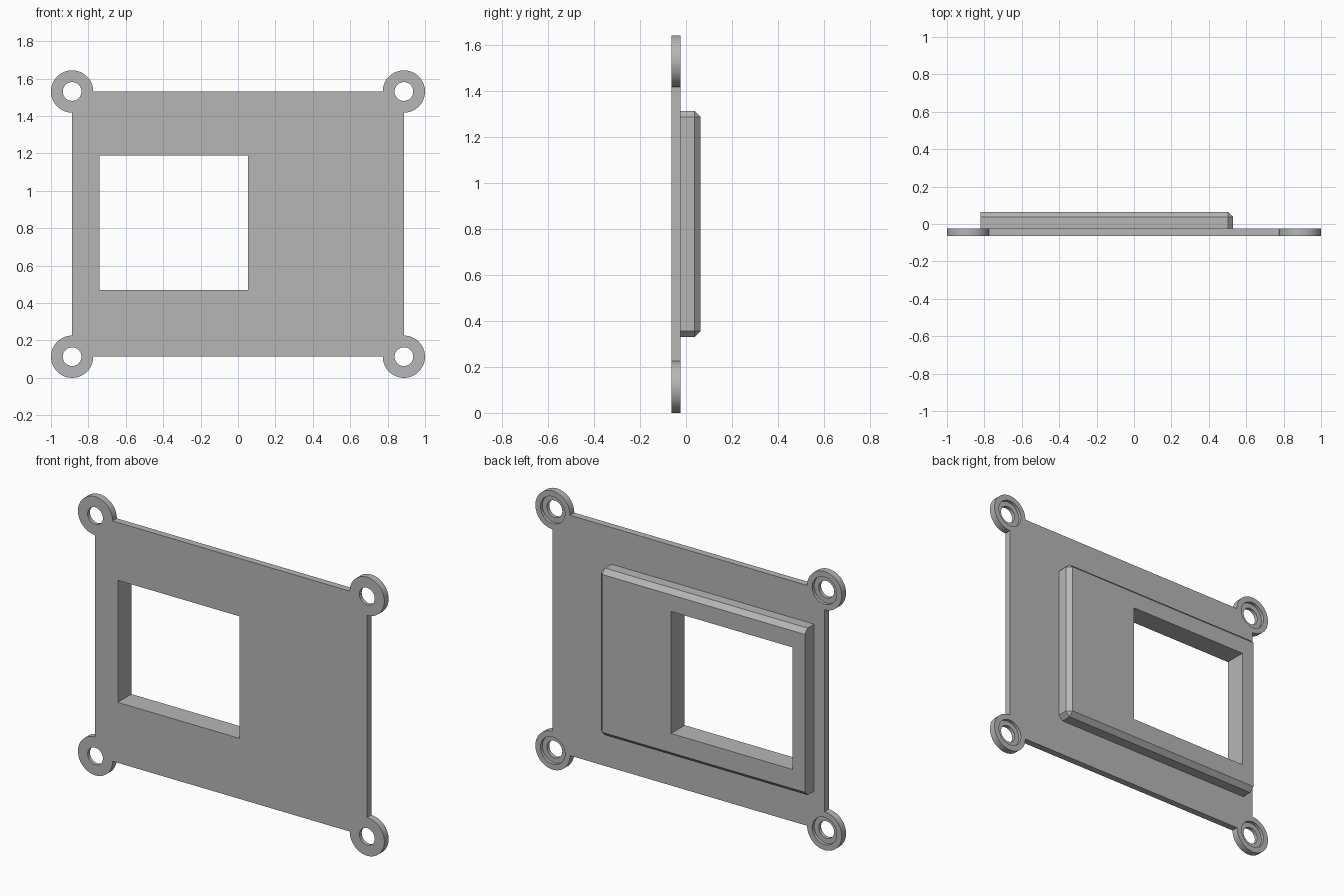
import bpy, bmesh
from math import sin, cos, radians, pi

if "Cube" in bpy.data.objects:
    bpy.data.objects.remove(bpy.data.objects["Cube"], do_unlink=True)

grey = bpy.data.materials.new("mid_grey")
grey.use_nodes = True
colour = (0.47, 0.47, 0.47, 1)
grey.diffuse_color = colour
grey.node_tree.nodes["Principled BSDF"].inputs["Base Color"].default_value = colour

FRONT, BACK, TOP = -0.064, -0.024, 0.064   # plate front, plate back, raised pad back
HX, HZ, MID_Z = 0.887, 0.709, 0.822        # plate half sizes and centre height
EAR_R, HOLE_R, RECESS_R = 0.113, 0.05, 0.08
CORNERS = [(1, 1, 45), (-1, 1, 135), (-1, -1, 225), (1, -1, 315)]


def prism(name, outline, y0, y1, bevel_rule=None, bevel=0):
    """Extrude an (x, z) outline along y, optionally chamfering chosen edges."""
    bm = bmesh.new()
    face = bm.faces.new([bm.verts.new((x, y0, z)) for x, z in outline])
    grown = bmesh.ops.extrude_face_region(bm, geom=[face])["geom"]
    moved = [v for v in grown if isinstance(v, bmesh.types.BMVert)]
    bmesh.ops.translate(bm, vec=(0, y1 - y0, 0), verts=moved)
    if bevel_rule:
        edges = [e for e in bm.edges if bevel_rule(e)]
        bmesh.ops.bevel(bm, geom=edges, offset=bevel, segments=1, affect='EDGES')
    bmesh.ops.recalc_face_normals(bm, faces=bm.faces)
    mesh = bpy.data.meshes.new(name)
    bm.to_mesh(mesh)
    bm.free()
    mesh.materials.append(grey)
    obj = bpy.data.objects.new(name, mesh)
    bpy.context.collection.objects.link(obj)
    return obj


def arc(cx, cz, r, start, sweep, n):
    angles = [radians(start + sweep * i / n) for i in range(n + 1)]
    return [(cx + r * cos(a), cz + r * sin(a)) for a in angles]


def circle(cx, cz, r):
    return arc(cx, cz, r, 0, 360, 64)[:-1]


def rect(x0, x1, z0, z1):
    return [(x0, z0), (x1, z0), (x1, z1), (x0, z1)]


def combine(target, tool, operation):
    """Apply a boolean and remove the tool object."""
    tool.hide_render = True
    mod = target.modifiers.new(tool.name, 'BOOLEAN')
    mod.operation, mod.solver, mod.object = operation, 'EXACT', tool
    bpy.context.view_layer.objects.active = target
    bpy.ops.object.modifier_apply(modifier=mod.name)
    bpy.data.objects.remove(tool, do_unlink=True)


# Base plate with a round ear at each corner
outline = []
for sx, sz, a in CORNERS:
    outline += arc(sx * HX, MID_Z + sz * HZ, EAR_R, a - 135, 270, 48)
plate = prism("mounting_plate", outline, FRONT, BACK)

# Raised pad on the back, chamfered except at its base and its -x end
X0 = -0.82


def chamfered(edge):
    at_base = all(v.co.y < BACK for v in edge.verts)
    at_end = all(v.co.x < X0 + 0.01 for v in edge.verts)
    return not (at_base or at_end)


pad = prism("raised_pad", rect(X0, 0.53, 0.33, 1.315), BACK - 0.02, TOP, chamfered, 0.027)
combine(plate, pad, 'UNION')

# Window through plate and pad
combine(plate, prism("window_cutter", rect(-0.74, 0.053, 0.47, 1.19), -0.2, 0.2), 'DIFFERENCE')

# Screw holes with a shallow recess on the back
for sx, sz, a in CORNERS:
    cx, cz = sx * HX, MID_Z + sz * HZ
    combine(plate, prism("hole_cutter", circle(cx, cz, HOLE_R), -0.2, 0.2), 'DIFFERENCE')
    combine(plate, prism("recess_cutter", circle(cx, cz, RECESS_R), BACK - 0.018, 0.2), 'DIFFERENCE')

bpy.ops.object.select_all(action='DESELECT')
plate.select_set(True)
bpy.context.view_layer.objects.active = plate
bpy.ops.object.shade_smooth_by_angle(angle=radians(25))
